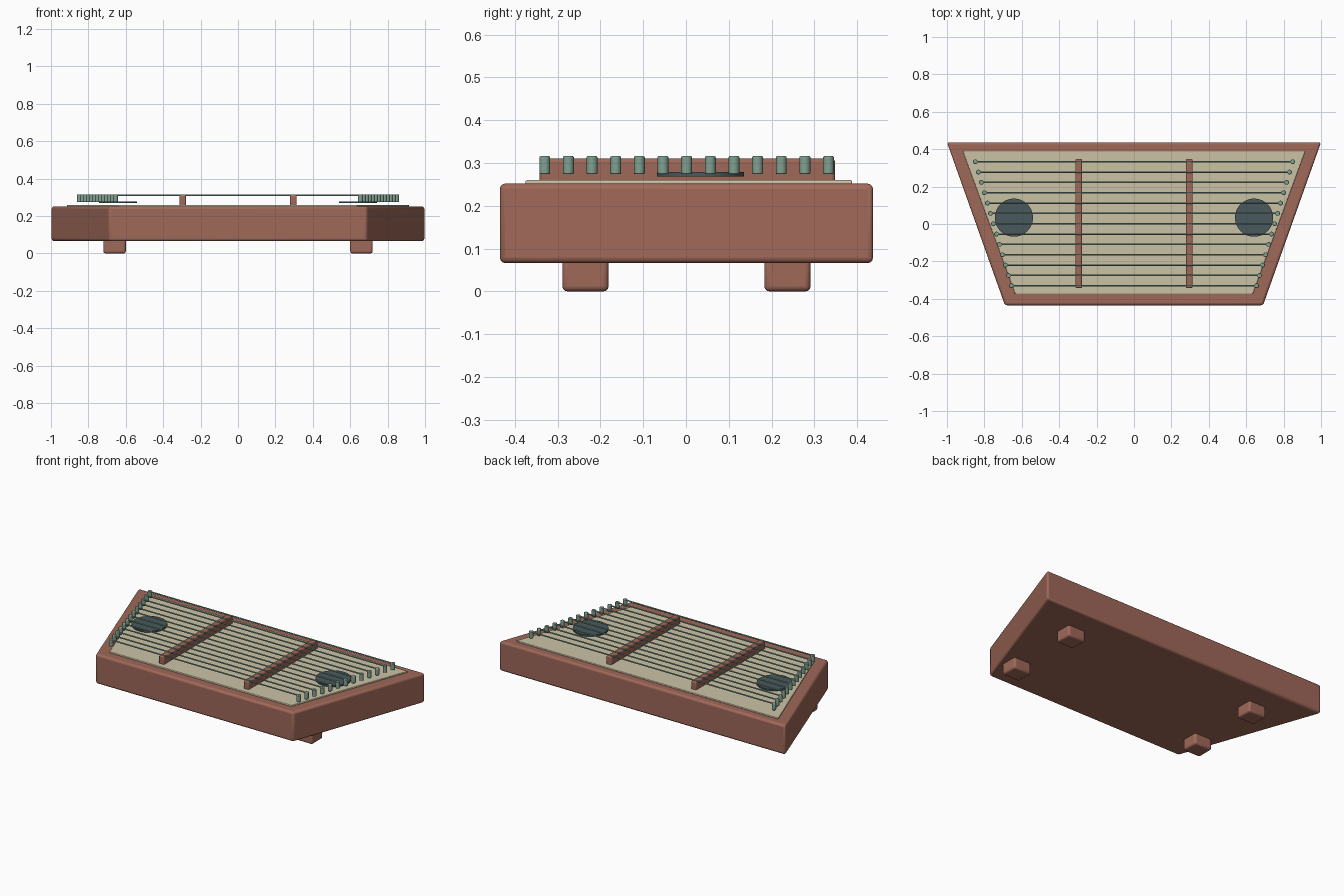
import bpy
import bmesh
import math
from mathutils import Matrix

cube = bpy.data.objects.get("Cube")
if cube:
    bpy.data.objects.remove(cube, do_unlink=True)


def material(name, rgb):
    mat = bpy.data.materials.new(name)
    mat.use_nodes = True
    mat.diffuse_color = (*rgb, 1)
    mat.node_tree.nodes["Principled BSDF"].inputs["Base Color"].default_value = (*rgb, 1)
    return mat


WOOD = material("red brown wood", (0.35, 0.14, 0.10))
CREAM = material("pale cream wood", (0.60, 0.54, 0.38))
METAL = material("grey green metal", (0.22, 0.36, 0.285))
DARK = material("dark teal", (0.065, 0.10, 0.11))


def finish(name, bm, mat, bevel=0, segments=3):
    bmesh.ops.recalc_face_normals(bm, faces=bm.faces)
    mesh = bpy.data.meshes.new(name)
    bm.to_mesh(mesh)
    bm.free()
    mesh.materials.append(mat)
    obj = bpy.data.objects.new(name, mesh)
    bpy.context.collection.objects.link(obj)
    if bevel:
        mod = obj.modifiers.new("rounded edges", "BEVEL")
        mod.width = bevel
        mod.segments = segments
    bpy.ops.object.select_all(action="DESELECT")
    obj.select_set(True)
    bpy.context.view_layer.objects.active = obj
    bpy.ops.object.shade_smooth_by_angle(angle=math.radians(35))
    return obj


def trapezoid(name, mat, front, back, z0, z1, bevel):
    # front and back are (half width, y) pairs
    bm = bmesh.new()
    (fw, fy), (bw, by) = front, back
    corners = [(-fw, fy), (fw, fy), (bw, by), (-bw, by)]
    face = bm.faces.new([bm.verts.new((x, y, z0)) for x, y in corners])
    result = bmesh.ops.extrude_face_region(bm, geom=[face])
    top = [g for g in result["geom"] if isinstance(g, bmesh.types.BMVert)]
    bmesh.ops.translate(bm, verts=top, vec=(0, 0, z1 - z0))
    return finish(name, bm, mat, bevel)


def box(name, mat, centre, size, bevel):
    bm = bmesh.new()
    matrix = Matrix.Translation(centre) @ Matrix.Diagonal((*size, 1))
    bmesh.ops.create_cube(bm, size=1, matrix=matrix)
    return finish(name, bm, mat, bevel)


def cylinder(name, mat, centre, radius, depth, sides, along_x=False, bevel=0):
    bm = bmesh.new()
    matrix = Matrix.Translation(centre)
    if along_x:
        matrix = matrix @ Matrix.Rotation(math.pi / 2, 4, "Y")
    bmesh.ops.create_cone(bm, cap_ends=True, segments=sides, radius1=radius,
                          radius2=radius, depth=depth, matrix=matrix)
    obj = finish(name, bm, mat, bevel, 2)
    if bevel:
        obj.modifiers[0].limit_method = "ANGLE"
        obj.modifiers[0].angle_limit = math.radians(60)
    return obj


# Body and inset soundboard
trapezoid("body", WOOD, (0.69, -0.435), (1.0, 0.437), 0.066, 0.252, 0.013)
trapezoid("soundboard", CREAM, (0.635, -0.375), (0.915, 0.388), 0.24, 0.26, 0.004)

# Feet, bridges and sound discs on both sides
for side, label in ((1, "left"), (-1, "right")):
    for y, end in ((-0.235, "front"), (0.237, "back")):
        box(f"{end}_{label}_foot", WOOD, (side * 0.66, y, 0.04), (0.12, 0.108, 0.08), 0.012)
    box(f"{label}_bridge", WOOD, (side * 0.296, 0.003, 0.28), (0.036, 0.69, 0.06), 0.007)
    cylinder(f"{label}_sound_disc", DARK, (side * 0.642, 0.034, 0.274), 0.102, 0.01, 48)

# Strings, each held between two pegs that follow the slanted sides
COUNT = 13
for i in range(COUNT):
    t = i / (COUNT - 1)
    y = -0.33 + 0.663 * t
    x = 0.655 + 0.193 * t
    cylinder(f"string_{i + 1}", METAL, (0, y, 0.311), 0.0042, 2 * x, 8, along_x=True)
    for side, label in ((1, "left"), (-1, "right")):
        cylinder(f"{label}_peg_{i + 1}", METAL, (side * x, y, 0.295), 0.0128, 0.042, 16, bevel=0.003)
